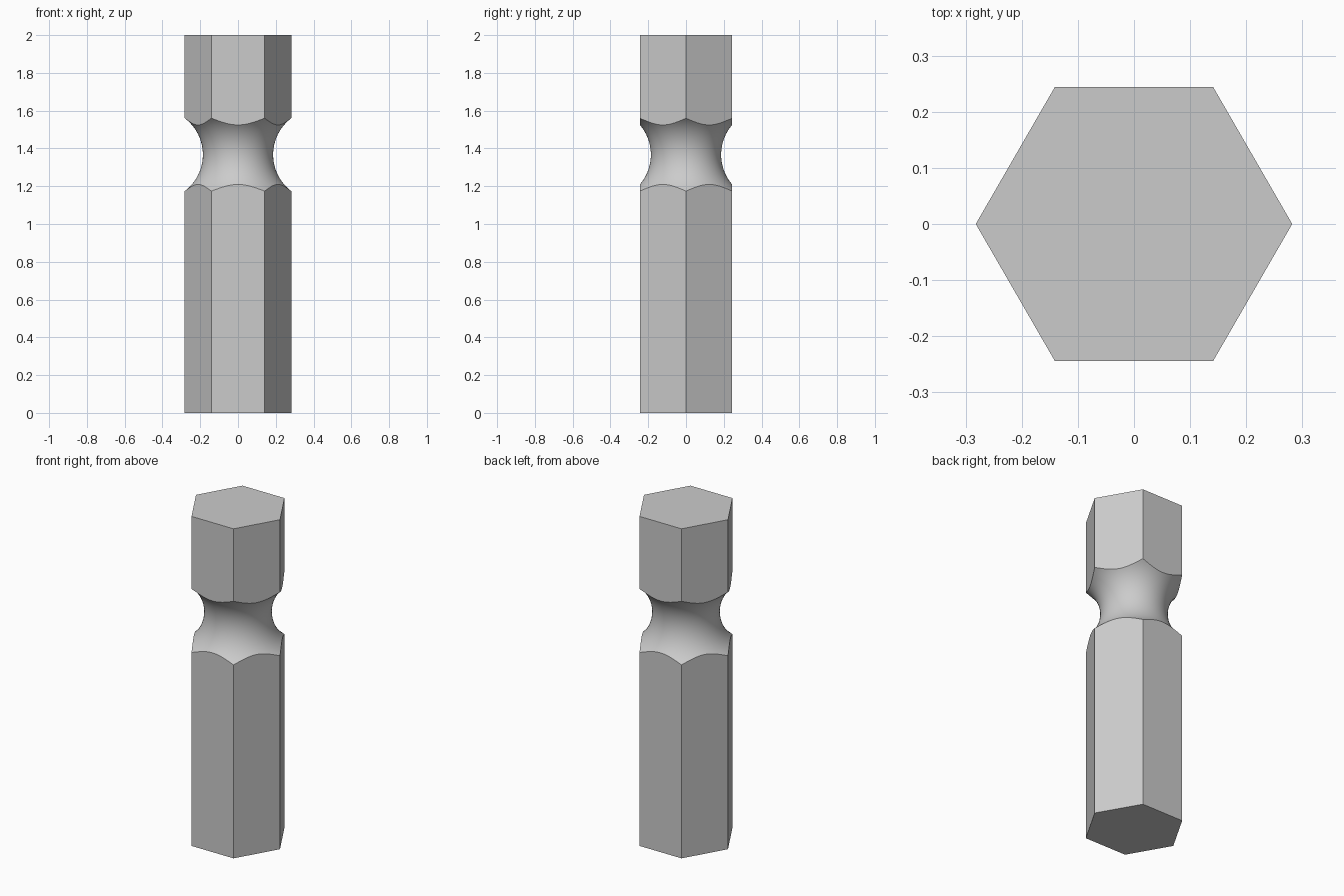
import bpy, bmesh
from math import sin, cos, asin, sqrt, pi, radians
from mathutils import Vector

if "Cube" in bpy.data.objects:
    bpy.data.objects.remove(bpy.data.objects["Cube"], do_unlink=True)

CORNER = 0.282              # hexagon corner radius
HEIGHT = 2.0
GROOVE_Z = 1.367            # middle of the groove
GROOVE_R = 0.242            # radius of the groove's round section
GROOVE_C = 0.428            # distance of that section's centre from the axis
SIDE_STEPS, ARC_STEPS = 16, 24

steel = bpy.data.materials.new("plain grey steel")
steel.use_nodes = True
grey = (0.6, 0.6, 0.6, 1)
steel.diffuse_color = grey
steel.node_tree.nodes["Principled BSDF"].inputs["Base Color"].default_value = grey

bm = bmesh.new()
corners = [Vector((CORNER * cos(i * pi / 3), CORNER * sin(i * pi / 3), 0)) for i in range(6)]
lift = Vector((0, 0, HEIGHT))
bottom = [bm.verts.new(c) for c in corners]
top = [bm.verts.new(c + lift) for c in corners]

# Groove columns: a round section swept about the axis, ending on the flat sides
columns = []
for i in range(6):
    for k in range(SIDE_STEPS):
        p = corners[i].lerp(corners[(i + 1) % 6], k / SIDE_STEPS)
        reach = sqrt(GROOVE_R ** 2 - (GROOVE_C - p.length) ** 2)
        limit = asin(reach / GROOVE_R)
        column = []
        for j in range(ARC_STEPS + 1):
            a = limit * (2 * j / ARC_STEPS - 1)
            q = p.normalized() * (GROOVE_C - GROOVE_R * cos(a))
            q.z = GROOVE_Z + GROOVE_R * sin(a)
            column.append(bm.verts.new(q))
        columns.append(column)

count = len(columns)
for n in range(count):
    a, b = columns[n], columns[(n + 1) % count]
    for j in range(ARC_STEPS):
        bm.faces.new((a[j], b[j], b[j + 1], a[j + 1]))

# Flat sides below and above the groove
for i in range(6):
    nxt = (i + 1) % 6
    rim = [columns[(i * SIDE_STEPS + k) % count] for k in range(SIDE_STEPS + 1)]
    bm.faces.new([bottom[i], bottom[nxt]] + [c[0] for c in reversed(rim)])
    bm.faces.new([c[-1] for c in rim] + [top[nxt], top[i]])

# End caps
bm.faces.new(list(reversed(bottom)))
bm.faces.new(top)
bmesh.ops.recalc_face_normals(bm, faces=bm.faces[:])

mesh = bpy.data.meshes.new("hex_shank")
bm.to_mesh(mesh)
bm.free()
mesh.materials.append(steel)
shank = bpy.data.objects.new("hex_shank", mesh)
bpy.context.collection.objects.link(shank)

bpy.ops.object.select_all(action="DESELECT")
shank.select_set(True)
bpy.context.view_layer.objects.active = shank
bpy.ops.object.shade_smooth_by_angle(angle=radians(30))
